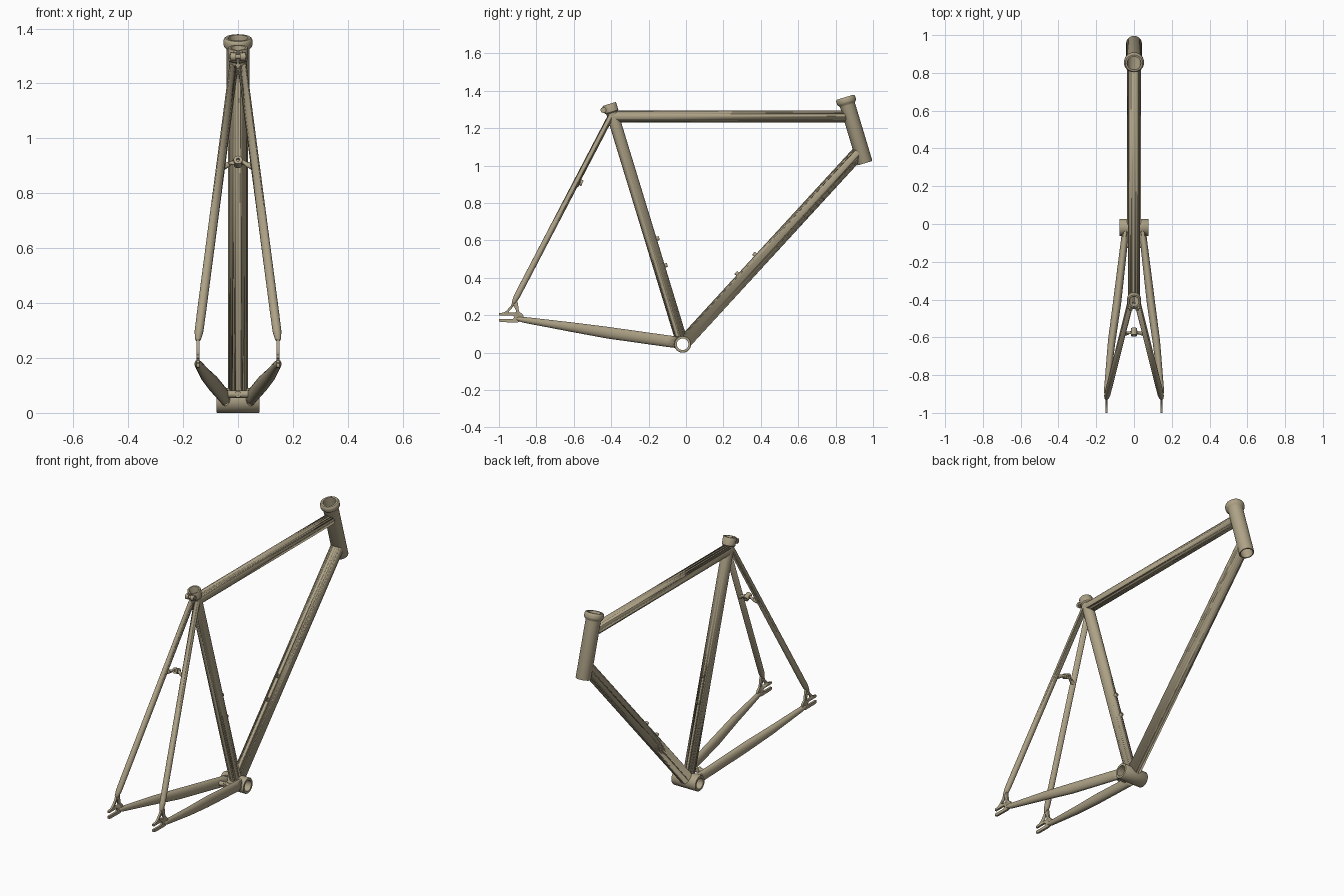
import bpy, bmesh, math
from mathutils import Vector as V

if "Cube" in bpy.data.objects:
    bpy.data.objects.remove(bpy.data.objects["Cube"])

SEG = 40
mat = bpy.data.materials.new("frame_paint")
mat.diffuse_color = (0.42, 0.36, 0.24, 1)
mat.use_nodes = True
mat.node_tree.nodes["Principled BSDF"].inputs["Base Color"].default_value = mat.diffuse_color


def finish(name, bm, cutters=(), mirror=False):
    bmesh.ops.recalc_face_normals(bm, faces=bm.faces)
    me = bpy.data.meshes.new(name)
    bm.to_mesh(me)
    bm.free()
    ob = bpy.data.objects.new(name, me)
    bpy.context.collection.objects.link(ob)
    me.materials.append(mat)
    bpy.ops.object.select_all(action='DESELECT')
    ob.select_set(True)
    bpy.context.view_layer.objects.active = ob
    bpy.ops.object.shade_smooth_by_angle(angle=math.radians(35))
    for c in cutters:
        m = ob.modifiers.new("cut", 'BOOLEAN')
        m.object, m.operation, m.solver = c, 'DIFFERENCE', 'EXACT'
    if mirror:
        m = ob.modifiers.new("mirror", 'MIRROR')
        m.use_mirror_merge = False
    return ob


def ring(bm, c, d, ru, rv, seg):
    # ru runs sideways, rv runs in the upright plane
    u = V((1, 0, 0)) if abs(d.x) < 0.9 else V((0, 1, 0))
    u = (u - d * u.dot(d)).normalized()
    v = d.cross(u)
    return [bm.verts.new(c + u * ru * math.cos(a) + v * rv * math.sin(a))
            for a in (2 * math.pi * i / seg for i in range(seg))]


def join(bm, rings, loop=False):
    pairs = list(zip(rings, rings[1:])) + ([(rings[-1], rings[0])] if loop else [])
    for a, b in pairs:
        n = len(a)
        for i in range(n):
            bm.faces.new((a[i], a[(i + 1) % n], b[(i + 1) % n], b[i]))
    if not loop:
        bm.faces.new(rings[0])
        bm.faces.new(rings[-1])


def tube(name, pts, radii, seg=SEG, **kw):
    """Solid tube along points; each radius is a number or (side, upright)."""
    pts = [V(p) for p in pts]
    bm, rings = bmesh.new(), []
    for i, (p, r) in enumerate(zip(pts, radii)):
        d = (pts[min(i + 1, len(pts) - 1)] - pts[max(i - 1, 0)]).normalized()
        ru, rv = r if isinstance(r, tuple) else (r, r)
        rings.append(ring(bm, p, d, ru, rv, seg))
    join(bm, rings)
    return finish(name, bm, **kw)


def lathe(name, base, axis, profile, **kw):
    """Closed (radius, height) profile spun round an axis: a hollow part."""
    bm = bmesh.new()
    join(bm, [ring(bm, base + axis * h, axis, r, r, SEG) for r, h in profile], True)
    return finish(name, bm, **kw)


def cutter(ob):
    ob.hide_render = True
    ob.hide_set(True)
    return ob


# key points
BB = V((0, -0.018, 0.045))
seat_top = V((0, -0.41, 1.33))
head_low, head_top = V((0, 0.957, 1.013)), V((0, 0.851, 1.366))
sa, ha = (seat_top - BB).normalized(), (head_top - head_low).normalized()
sl, hl = (seat_top - BB).length, (head_top - head_low).length
X = V((1, 0, 0))
back = X.cross(sa)
if back.y > 0:
    back = -back

# bore cutters
bb_bore = cutter(tube("bottom_bracket_bore", [BB - X * .2, BB + X * .2], [.036] * 2))
head_bore = cutter(tube("head_bore", [head_low - ha * .1, head_top + ha * .1], [.036] * 2))
seat_bore = cutter(tube("seat_bore", [BB + sa * (sl - .3), seat_top + sa * .1], [.028] * 2))
s0 = BB + sa * (sl - .06)
slot = cutter(tube("clamp_slot", [s0, seat_top + sa * .05], [(.006, .06)] * 2, 4))
slot.location = back * .06
hole = cutter(tube("slot_end_hole", [s0, s0 + back * .1], [.009] * 2, 20))

# bottom bracket shell
lathe("bottom_bracket_shell", BB - X * .078, X,
      [(.031, 0), (.043, 0), (.045, .003), (.045, .153), (.043, .156), (.031, .156)])

# head tube with flared collar on top
lathe("head_tube", head_low, ha,
      [(.034, 0), (.040, 0), (.0415, .003), (.0415, hl - .045), (.043, hl - .04),
       (.051, hl - .032), (.053, hl - .026), (.053, hl - .010), (.050, hl - .003),
       (.046, hl), (.036, hl), (.034, hl - .01)])

# seat tube with clamp collar
lathe("seat_tube", BB, sa,
      [(.025, .0), (.032, .0), (.032, sl - .05), (.037, sl - .044), (.037, sl - .003),
       (.035, sl), (.027, sl), (.025, sl - .003)], cutters=[bb_bore, slot, hole])

# seat clamp ears and bolt
c = seat_top - sa * .022 + back * .040
for s, side in ((-1, "left"), (1, "right")):
    tube("clamp_ear_" + side, [c + X * s * .007, c + X * s * .027], [.015] * 2, 24)
    p = c + X * s * .015
    tube("clamp_web_" + side, [p - back * .014, p], [(.011, .019)] * 2, 4)
tube("clamp_bolt", [c - X * .031, c + X * .031], [.008] * 2, 20)

# top tube and down tube
tube("top_tube", [(0, -.395, 1.262), (0, .885, 1.262)], [.032] * 2,
     cutters=[head_bore, seat_bore])
tube("down_tube", [BB, (0, .93, 1.077)], [.037] * 2, cutters=[head_bore, bb_bore])

# seat stays with tapered tips
a, b = V((.145, -.918, .275)), V((.014, -.398, 1.272))
d = (b - a).normalized()
tube("seat_stays", [a - d * .015, a - d * .008, a + d * .022, a + d * .03, a + d * .1, b],
     [.006, .011, .0155, .016, .0165, .0165], 28, cutters=[seat_bore], mirror=True)

# chain stays, oval near the shell and tapering to the rear
tube("chain_stays",
     [(.042, -.02, .052), (.052, -.10, .062), (.090, -.42, .107), (.118, -.62, .138),
      (.144, -.868, .176), (.147, -.895, .181), (.147, -.905, .183)],
     [(.019, .031), (.019, .031), (.022, .031), (.020, .025), (.014, .0155),
      (.011, .012), (.006, .007)], 28, cutters=[bb_bore], mirror=True)

# rear dropout plates with axle slot and window
outline = [(-1, .18), (-1, .167), (-.985, .163), (-.9, .162), (-.875, .17), (-.866, .187),
           (-.872, .203), (-.893, .222), (-.9, .27), (-.91, .282), (-.925, .276),
           (-.937, .25), (-.96, .224), (-.975, .215), (-1, .211), (-1, .2),
           (-.93, .2), (-.922, .197), (-.919, .19), (-.922, .183), (-.93, .18)]


def plate(name, poly, x0, x1, **kw):
    bm = bmesh.new()
    f = bm.faces.new([bm.verts.new((x0, y, z)) for y, z in poly])
    r = bmesh.ops.extrude_face_region(bm, geom=[f])
    vs = [v for v in r["geom"] if isinstance(v, bmesh.types.BMVert)]
    bmesh.ops.translate(bm, verts=vs, vec=(x1 - x0, 0, 0))
    return finish(name, bm, **kw)


window = cutter(plate("dropout_window", [(-.92, .25), (-.908, .222), (-.912, .215),
                                         (-.945, .215), (-.947, .221)], .1, .2))
plate("dropouts", outline, .140, .152, cutters=[window], mirror=True)

# brake bridge between the seat stays, arched, with a pierced boss
tube("brake_bridge", [(x, -.583 + .012 * (1 - abs(x) / .056), z) for x, z in
                      ((-.056, .893), (-.035, .905), (-.015, .914), (.015, .914),
                       (.035, .905), (.056, .893))], [.010] * 6, 20)
Y = V((0, 1, 0))
bdir = V((0, 1, -.45)).normalized()
pipe = [(.006, 0), (.016, 0), (.016, .04), (.006, .04)]
lathe("brake_boss", V((0, -.572, .914)) - bdir * .02, bdir, pipe)

# chain stay bridge with boss
tube("chain_stay_bridge", [(-.05, -.115, .068), (.05, -.115, .068)], [.013] * 2, 24)
lathe("chain_stay_boss", V((0, -.132, .068)), Y,
      [(.005, 0), (.012, 0), (.012, .03), (.005, .03)])

# bottle bosses on the seat tube and down tube
dd = (V((0, .93, 1.077)) - BB).normalized()
for name, axis, n, r, spots in (("seat_tube_boss", sa, -back, .032, (.43, .58)),
                                ("down_tube_boss", dd, V((0, -dd.z, dd.y)), .037, (.475, .615))):
    for i, t in enumerate(spots):
        p = BB + axis * t + n * (r - .006)
        lathe(f"{name}_{i + 1}", p, n,
              [(.005, 0), (.011, 0), (.011, .017), (.009, .020), (.005, .020)])
